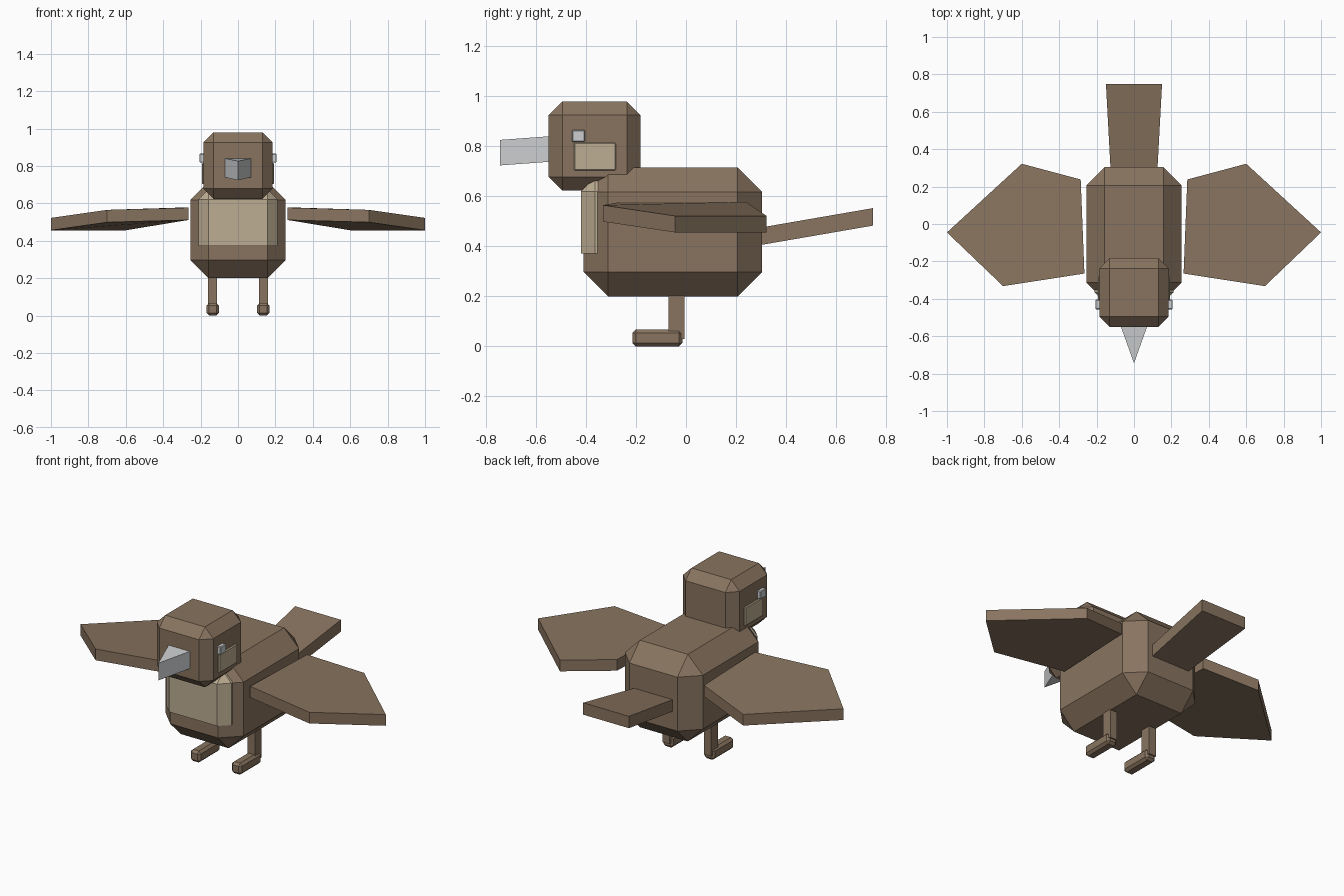
import bpy, bmesh

if "Cube" in bpy.data.objects:
    bpy.data.objects.remove(bpy.data.objects["Cube"])


def material(name, rgb):
    m = bpy.data.materials.new(name)
    m.diffuse_color = (*rgb, 1)
    m.use_nodes = True
    m.node_tree.nodes["Principled BSDF"].inputs["Base Color"].default_value = m.diffuse_color
    return m


brown = material("feather brown", (0.25, 0.175, 0.116))
cream = material("soft cream", (0.51, 0.42, 0.29))
grey = material("pale grey", (0.60, 0.61, 0.62))


def finish(bm, name, mat):
    bmesh.ops.recalc_face_normals(bm, faces=bm.faces)
    me = bpy.data.meshes.new(name)
    bm.to_mesh(me)
    bm.free()
    me.materials.append(mat)
    ob = bpy.data.objects.new(name, me)
    bpy.context.collection.objects.link(ob)
    return ob


def box(name, lo, hi, mat, chamfer=0, pick=None):
    """Box between two corners, with flat chamfers on all or picked edges."""
    bm = bmesh.new()
    bmesh.ops.create_cube(bm, size=1)
    for v in bm.verts:
        v.co = [(a + b) / 2 + c * (b - a) for a, b, c in zip(lo, hi, v.co)]
    if chamfer:
        edges = [e for e in bm.edges if pick is None or pick(e)]
        bmesh.ops.bevel(bm, geom=edges, offset=chamfer, segments=1,
                        profile=0.5, affect='EDGES')
    return finish(bm, name, mat)


def slab(name, top, thickness, mat, side=1):
    """Outline of top points extruded straight down; side=-1 mirrors it."""
    bm = bmesh.new()
    up = [bm.verts.new((x * side, y, z)) for x, y, z in top]
    dn = [bm.verts.new((x * side, y, z - thickness)) for x, y, z in top]
    bm.faces.new(up)
    bm.faces.new(dn[::-1])
    n = len(top)
    for i in range(n):
        j = (i + 1) % n
        bm.faces.new((up[i], dn[i], dn[j], up[j]))
    return finish(bm, name, mat)


# Body and head
box("body", (-0.255, -0.41, 0.2), (0.255, 0.305, 0.715), brown, 0.098)
box("head", (-0.185, -0.55, 0.623), (0.185, -0.182, 0.98), brown, 0.055)


# Chest patch, chamfered around the front and top so it wraps the body
def chest_edge(e):
    a, b = e.verts
    c = (a.co + b.co) / 2
    return (c.y < -0.4 or c.z > 0.66) and c.z > 0.4


box("chest_patch", (-0.212, -0.42, 0.372), (0.212, -0.30, 0.675),
    cream, 0.055, chest_edge)

# Beak: wedge drooping slightly toward the tip
slab("beak", [(-0.073, -0.54, 0.841), (0.073, -0.54, 0.841),
              (0, -0.745, 0.826)], 0.102, grey)

# Tail: flat plank rising backward
slab("tail", [(-0.123, 0.25, 0.467), (0.123, 0.25, 0.467),
              (0.15, 0.748, 0.553), (-0.15, 0.748, 0.553)], 0.07, brown)

wing = [(0.265, -0.265, 0.577), (0.7, -0.332, 0.565), (1.0, -0.045, 0.522),
        (0.6, 0.322, 0.522), (0.285, 0.238, 0.578)]


# Paired parts
def paired_box(name, lo, hi, mat, chamfer, s):
    xs = sorted((lo[0] * s, hi[0] * s))
    box(name, (xs[0], *lo[1:]), (xs[1], *hi[1:]), mat, chamfer)


for s, tag in ((1, "right"), (-1, "left")):
    slab(tag + "_wing", wing, 0.066, brown, s)
    paired_box(tag + "_leg", (0.112, -0.07, 0.03), (0.16, -0.007, 0.25), brown, 0, s)
    paired_box(tag + "_foot", (0.102, -0.215, 0), (0.168, -0.015, 0.068), brown, 0.014, s)
    paired_box(tag + "_cheek", (0.17, -0.449, 0.703), (0.193, -0.28, 0.816), cream, 0.005, s)
    paired_box(tag + "_eye", (0.17, -0.457, 0.818), (0.206, -0.404, 0.866), grey, 0.004, s)
